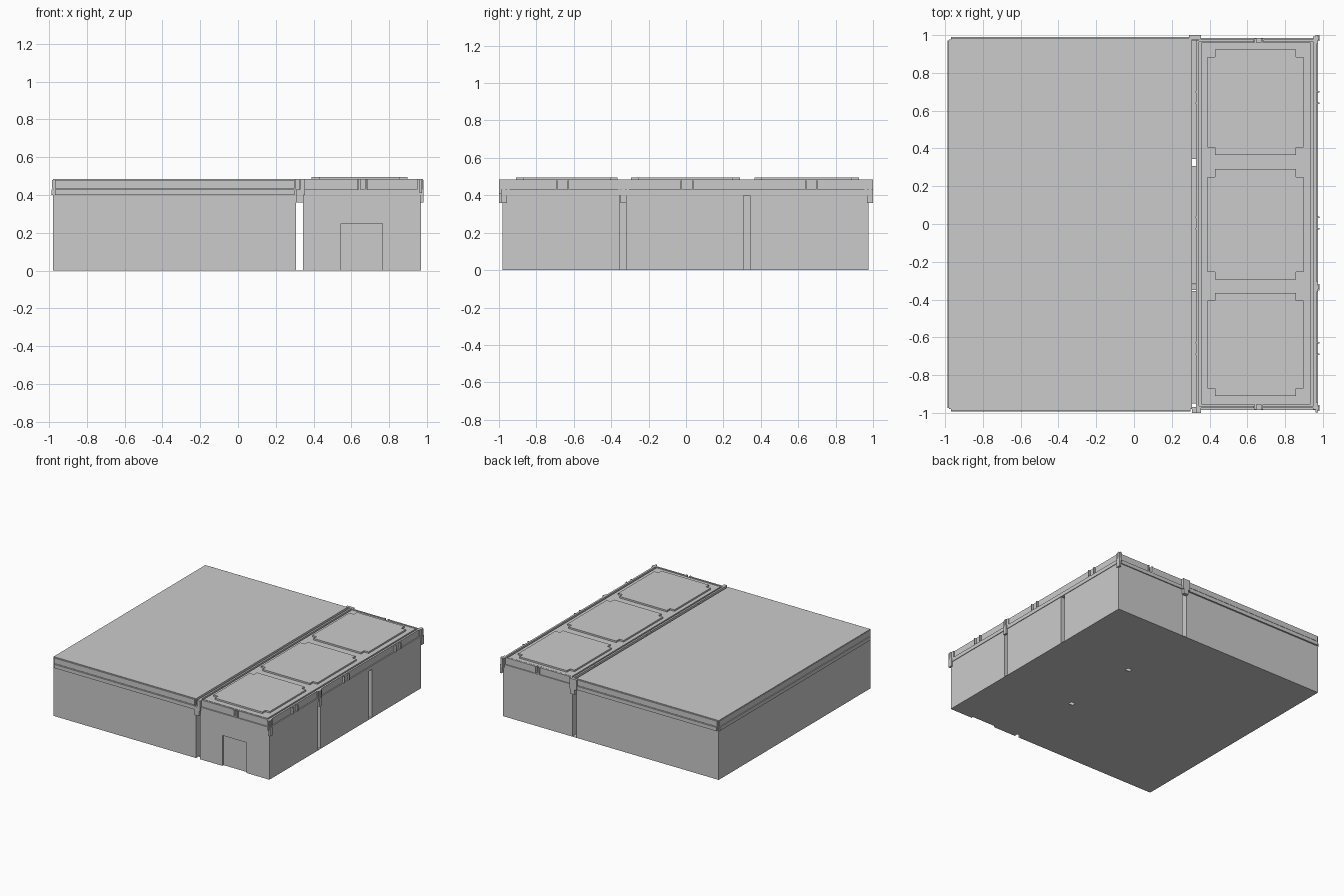
import bpy, bmesh

if "Cube" in bpy.data.objects:
    bpy.data.objects.remove(bpy.data.objects["Cube"])


def box(name, x0, x1, y0, y1, z0, z1):
    bm = bmesh.new()
    bmesh.ops.create_cube(bm, size=1)
    for v in bm.verts:
        v.co = (x1 if v.co.x > 0 else x0, y1 if v.co.y > 0 else y0, z1 if v.co.z > 0 else z0)
    return finish(name, bm)


def finish(name, bm):
    me = bpy.data.meshes.new(name)
    bm.to_mesh(me)
    bm.free()
    ob = bpy.data.objects.new(name, me)
    bpy.context.collection.objects.link(ob)
    return ob


def notched_panel(name, x0, x1, y0, y1, z0, z1, n=0.04):
    pts = [(x0 + n, y0), (x1 - n, y0), (x1 - n, y0 + n), (x1, y0 + n),
           (x1, y1 - n), (x1 - n, y1 - n), (x1 - n, y1), (x0 + n, y1),
           (x0 + n, y1 - n), (x0, y1 - n), (x0, y0 + n), (x0 + n, y0 + n)]
    bm = bmesh.new()
    f = bm.faces.new([bm.verts.new((x, y, z0)) for x, y in pts])
    ext = bmesh.ops.extrude_face_region(bm, geom=[f])["geom"]
    bmesh.ops.translate(bm, vec=(0, 0, z1 - z0),
                        verts=[g for g in ext if isinstance(g, bmesh.types.BMVert)])
    bmesh.ops.recalc_face_normals(bm, faces=bm.faces)
    return finish(name, bm)


# Large hall with trim strips that stop short of the corners
box("hall_body", -0.98, 0.307, -0.98, 0.977, 0, 0.485)
box("hall_lower_trim_left", -0.987, -0.98, -0.975, 0.972, 0.40, 0.43)
box("hall_upper_trim_left", -0.984, -0.98, -0.975, 0.972, 0.435, 0.48)
for side, y, s in (("front", -0.98, -1), ("back", 0.977, 1)):
    for part, d, z0, z1 in (("lower", 0.013, 0.40, 0.43), ("upper", 0.009, 0.435, 0.48)):
        a, b = sorted((y, y + s * d))
        box(f"hall_{part}_trim_{side}", -0.97, 0.30, a, b, z0, z1)

# Three side rooms separated by narrow gaps
X0, X1 = 0.343, 0.97
rooms = [(-0.98, -0.355), (-0.318, 0.307), (0.343, 0.977)]
bodies = [box(f"room_body_{i}", X0, X1, a, b, 0, 0.40) for i, (a, b) in enumerate(rooms)]

# Doorway recess in the front room
cutter = box("door_cutter", 0.545, 0.765, -1.1, -0.965, -0.05, 0.248)
cutter.hide_render = True
cutter.hide_set(True)
mod = bodies[0].modifiers.new("doorway", "BOOLEAN")
mod.object, mod.operation, mod.solver = cutter, "DIFFERENCE", "EXACT"

# Roof deck, rails and raised panels
box("roof_ledge", 0.328, 0.975, -0.985, 0.985, 0.40, 0.43)
box("roof_deck", 0.357, 0.935, -0.955, 0.96, 0.43, 0.483)
for i, (a, b) in enumerate([(0.328, 0.343), (0.95, 0.966)]):
    box(f"long_rail_{i}", a, b, -0.975, 0.975, 0.43, 0.485)
for i, y in enumerate((-0.975, 0.965)):
    for j, (a, b) in enumerate([(0.343, 0.635), (0.685, 0.966)]):
        box(f"end_rail_{i}_{j}", a, b, y, y + 0.012, 0.43, 0.485)
for i, (a, b) in enumerate([(-0.91, -0.365), (-0.295, 0.29), (0.365, 0.925)]):
    notched_panel(f"roof_panel_{i}", 0.388, 0.897, a, b, 0.483, 0.496)

# Small rail joints along both long sides
for i, y in enumerate((-0.69, -0.63, -0.025, 0.035, 0.64, 0.70)):
    for j, x in enumerate((0.325, 0.963)):
        box(f"rail_joint_{i}_{j}", x, x + 0.02, y - 0.004, y + 0.004, 0.43, 0.48)

# Crossed clamps at the corners and at one gap
for i, (x, y) in enumerate([(0.967, 0.984), (0.967, -0.335), (0.967, -0.974)]):
    box(f"clamp_across_{i}", x - 0.018, x + 0.014, y - 0.009, y + 0.009, 0.41, 0.485)
    box(f"clamp_along_{i}", x - 0.007, x + 0.007, y - 0.025 if i else y - 0.03,
        min(y + 0.03, 1.0), 0.41, 0.485)
    box(f"clamp_foot_{i}", 0.965, 0.983, y - 0.016, y + 0.016, 0.36, 0.43)
for i, y in enumerate((-0.985, -0.335, 0.985)):
    box(f"inner_clamp_{i}", 0.307, 0.348, y - 0.015, y + 0.015, 0.36, 0.43)
box("back_corner_clamp", 0.29, 0.355, 0.978, 1.0, 0.40, 0.485)
box("front_corner_clamp", 0.328, 0.355, -1.0, -0.975, 0.40, 0.485)

# End clips in the middle of the short rails
for i, y in enumerate((-0.983, 0.957)):
    for j, x in enumerate((0.638, 0.672)):
        box(f"end_clip_{i}_{j}", x, x + 0.012, y, y + 0.026, 0.42, 0.485)

# Thin floor strips closing the gaps, open at the crossings
for i, (a, b) in enumerate([(-0.95, -0.355), (-0.318, 0.307), (0.343, 0.977)]):
    box(f"gap_floor_long_{i}", 0.307, 0.343, a, b, 0, 0.003)
for i, (a, b) in enumerate([(-0.355, -0.318), (0.307, 0.343)]):
    box(f"gap_floor_cross_{i}", 0.343, 0.97, a, b, 0, 0.003)
